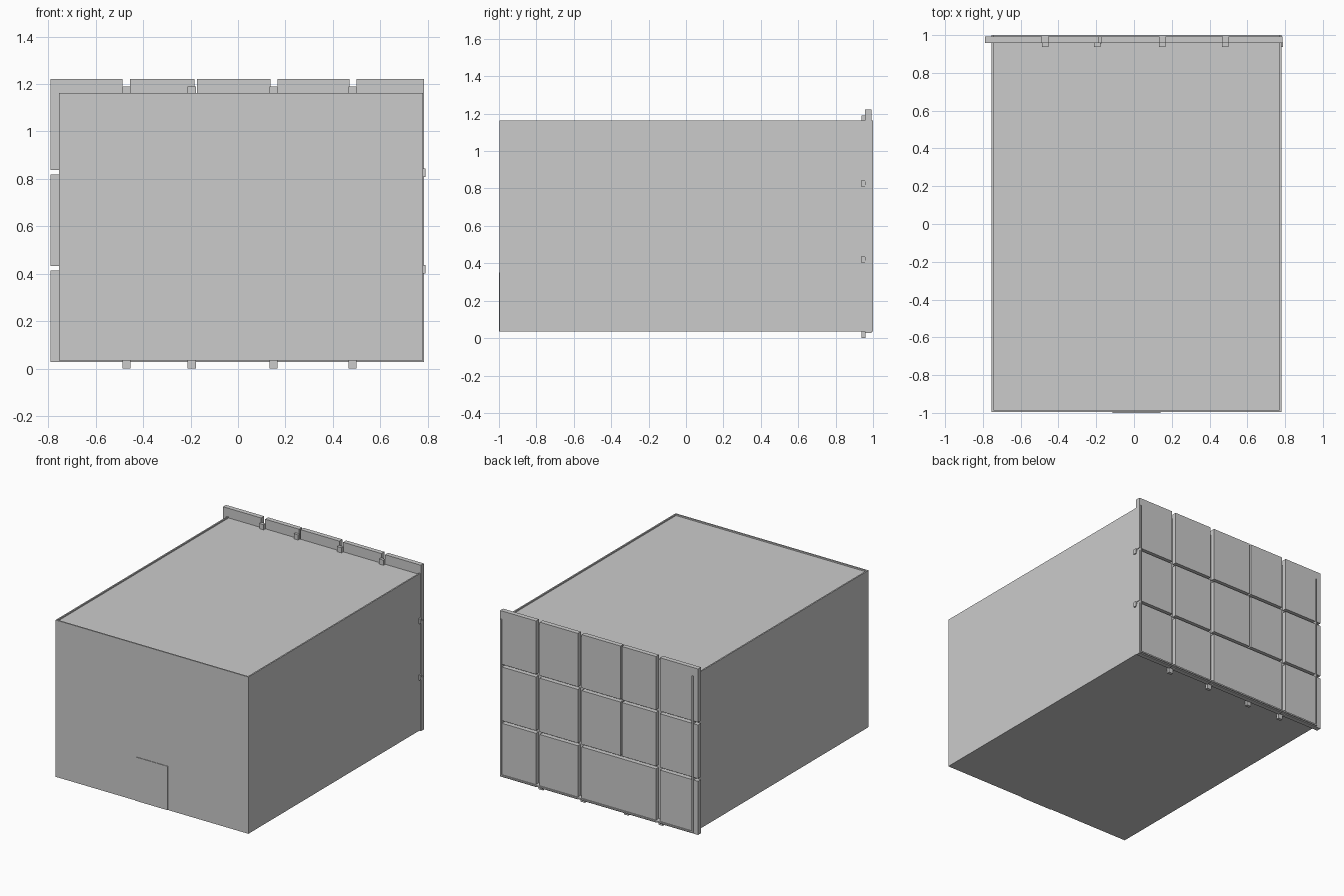
import bpy
import bmesh
from mathutils import Vector

if "Cube" in bpy.data.objects:
    bpy.data.objects.remove(bpy.data.objects["Cube"])


def box(name, x, y, z):
    """Axis-aligned box from (min, max) ranges."""
    bm = bmesh.new()
    bmesh.ops.create_cube(bm, size=1)
    for v in bm.verts:
        v.co = Vector([r[0] if c < 0 else r[1] for c, r in zip(v.co, (x, y, z))])
    mesh = bpy.data.meshes.new(name)
    bm.to_mesh(mesh)
    bm.free()
    obj = bpy.data.objects.new(name, mesh)
    bpy.context.collection.objects.link(obj)
    return obj


X0, X1 = -0.755, 0.78      # shell width
Z0, Z1 = 0.035, 1.163      # shell height
F, B = -0.996, 1.0         # shell front and back
T = 0.01                   # wall thickness

# Thin shell: the roof sits slightly below the wall tops
box("left_wall", (X0, X0 + T), (F, B), (Z0, Z1))
box("right_wall", (X1 - T, X1), (F, B), (Z0, Z1))
box("front_wall", (X0 + T, X1 - T), (F, F + T), (Z0, Z1))
box("floor", (X0 + T, X1 - T), (F + T, B), (Z0, Z0 + T))
box("roof", (X0 + T, X1 - T), (F + T, 0.958), (Z1 - 2 * T, Z1 - T))

# Slightly raised door panel on the front
box("door", (-0.115, 0.14), (-1.0, F), (Z0, 0.35))

# Facade panels at the back, separated by open joints
columns = [(-0.79, -0.487), (-0.455, -0.184), (-0.173, 0.136),
           (0.166, 0.47), (0.50, 0.785)]
rows = [(0.028, 0.414), (0.433, 0.819), (0.838, 1.222)]
for r, z in enumerate(rows):
    cols = columns
    if r == 0:  # wide bottom panel spans the two middle columns
        cols = [columns[0], (columns[1][0], columns[2][1])] + columns[3:]
    for c, x in enumerate(cols):
        box(f"facade_panel_{r}_{c}", x, (0.958, 0.992), z)

# Support rails behind the joints
for i, x in enumerate((-0.47, -0.195, 0.15, 0.483)):
    box(f"vertical_rail_{i}", (x - 0.017, x + 0.017), (0.938, 0.96), (0.0, 1.19))
for i, z in enumerate((0.42, 0.826)):
    box(f"horizontal_rail_{i}", (X0 + T, 0.79), (0.938, 0.96), (z - 0.018, z + 0.018))
